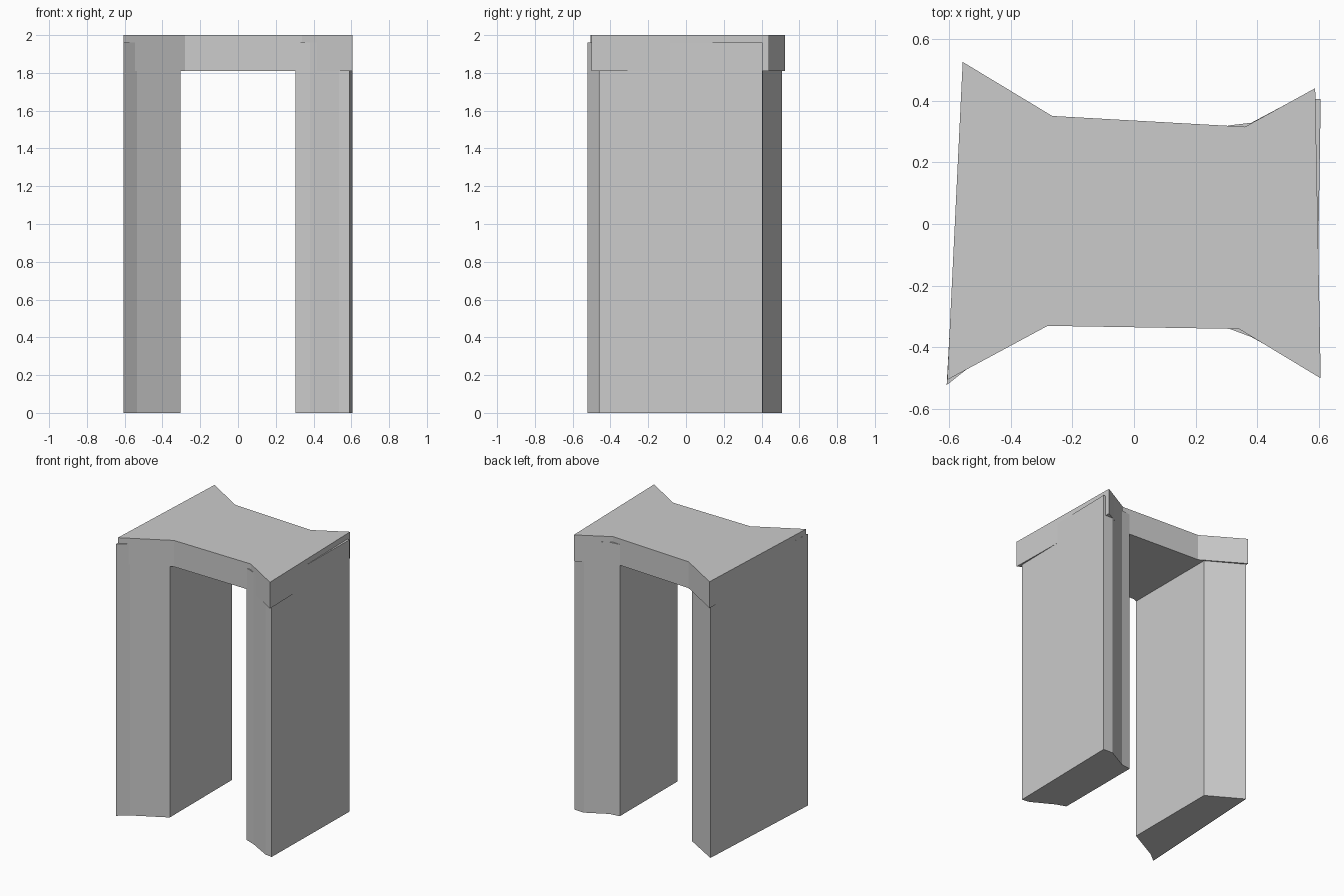
import bpy
import bmesh

cube = bpy.data.objects.get("Cube")
if cube:
    bpy.data.objects.remove(cube, do_unlink=True)

# One plain stone colour
stone = bpy.data.materials.new("light_grey_stone")
stone.use_nodes = True
colour = (0.6, 0.6, 0.6, 1)
stone.diffuse_color = colour
stone.node_tree.nodes["Principled BSDF"].inputs["Base Color"].default_value = colour


def prism(name, outline, bottom, top):
    """Extrude a plan outline straight up between two heights."""
    bm = bmesh.new()
    face = bm.faces.new([bm.verts.new((x, y, bottom)) for x, y in outline])
    result = bmesh.ops.extrude_face_region(bm, geom=[face])
    for item in result["geom"]:
        if isinstance(item, bmesh.types.BMVert):
            item.co.z = top
    bmesh.ops.recalc_face_normals(bm, faces=bm.faces[:])
    mesh = bpy.data.meshes.new(name)
    bm.to_mesh(mesh)
    bm.free()
    mesh.materials.append(stone)
    obj = bpy.data.objects.new(name, mesh)
    bpy.context.collection.objects.link(obj)
    return obj


# Waisted lintel slab across the top
prism("lintel", [(-0.605, -0.505), (-0.28, -0.33), (0.34, -0.34), (0.605, -0.5),
                 (0.587, 0.44), (0.36, 0.315), (-0.265, 0.35), (-0.555, 0.525)],
      1.81, 2.0)

# Two upright slabs, their tops sunk into the lintel
prism("right_upright", [(-0.607, -0.522), (-0.535, -0.465), (-0.305, -0.342),
                        (-0.305, 0.365), (-0.55, 0.508)], 0, 1.96)
prism("left_upright", [(0.305, -0.338), (0.38, -0.366), (0.535, -0.452),
                       (0.591, -0.46), (0.605, 0.405), (0.53, 0.408),
                       (0.38, 0.328), (0.305, 0.319)], 0, 1.96)
